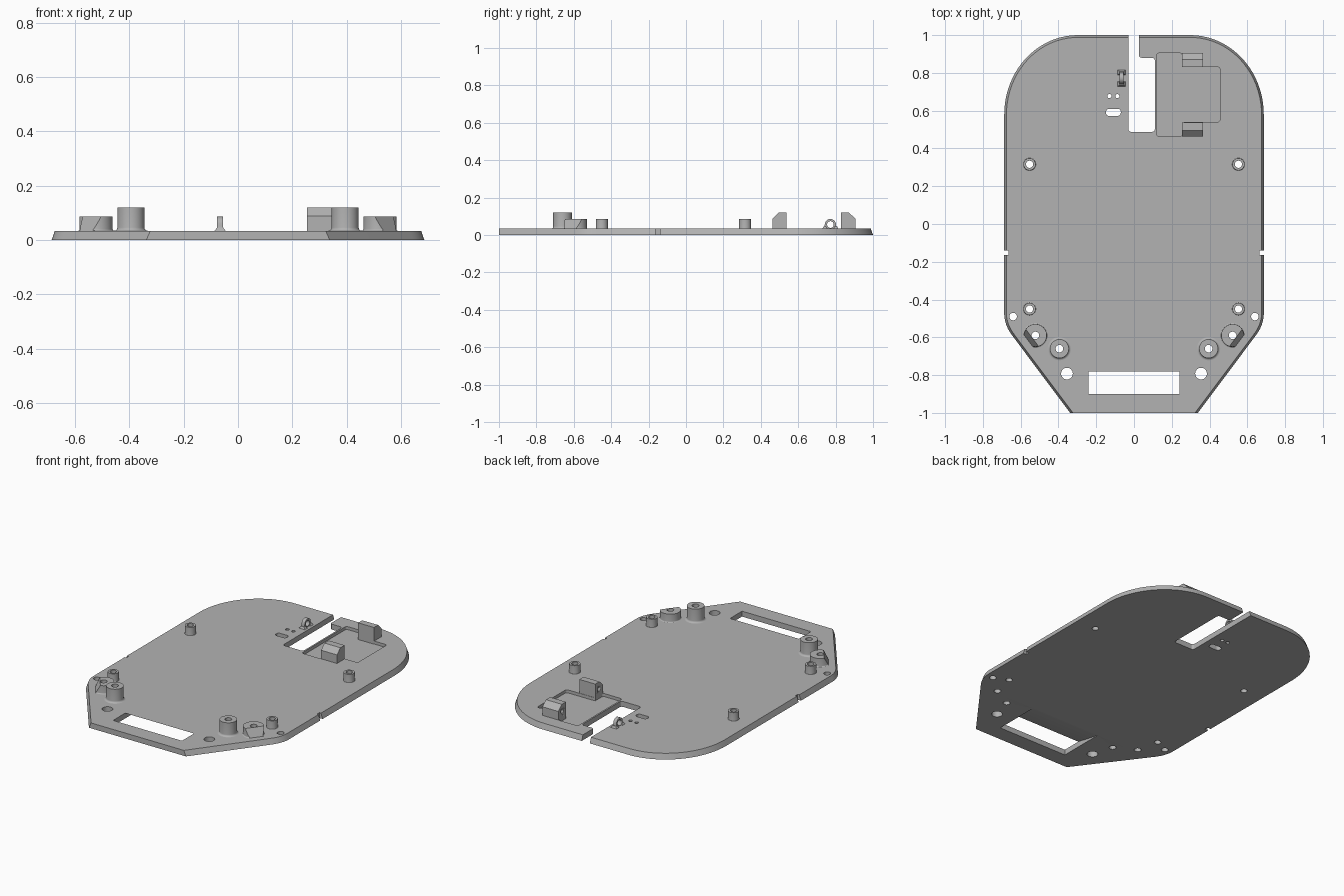
import bpy, bmesh, math
from mathutils import Vector

if "Cube" in bpy.data.objects:
    bpy.data.objects.remove(bpy.data.objects["Cube"])

T = 0.034  # plate thickness
grey = bpy.data.materials.new("plain grey")
grey.diffuse_color = (0.45, 0.45, 0.45, 1)
grey.use_nodes = True
grey.node_tree.nodes["Principled BSDF"].inputs["Base Color"].default_value = grey.diffuse_color


def finish(name, bm, smooth=True):
    bmesh.ops.recalc_face_normals(bm, faces=bm.faces)
    me = bpy.data.meshes.new(name)
    bm.to_mesh(me)
    bm.free()
    me.materials.append(grey)
    ob = bpy.data.objects.new(name, me)
    bpy.context.collection.objects.link(ob)
    if smooth:
        bpy.ops.object.select_all(action='DESELECT')
        ob.select_set(True)
        bpy.context.view_layer.objects.active = ob
        bpy.ops.object.shade_smooth_by_angle(angle=math.radians(30))
    return ob


def loft(name, low, high, smooth=True, radius=0):
    """Closed solid between two matching loops of 3D points."""
    bm = bmesh.new()
    a = [bm.verts.new(p) for p in low]
    b = [bm.verts.new(p) for p in high]
    n = len(a)
    bm.faces.new(a)
    bm.faces.new(b)
    for i in range(n):
        bm.faces.new((a[i], a[(i + 1) % n], b[(i + 1) % n], b[i]))
    if radius:
        edges = [e for e in bm.edges if (e.verts[0] in a) != (e.verts[1] in a)]
        bmesh.ops.bevel(bm, geom=edges, offset=radius, segments=5, profile=0.5, affect='EDGES')
    return finish(name, bm, smooth)


def prism(name, pts, z0, z1, radius=0):
    return loft(name, [(x, y, z0) for x, y in pts], [(x, y, z1) for x, y in pts], False, radius)


def extrude_x(name, pts, x0, x1):
    return loft(name, [(x0, y, z) for y, z in pts], [(x1, y, z) for y, z in pts])


def rect(x0, x1, y0, y1):
    return [(x0, y0), (x1, y0), (x1, y1), (x0, y1)]


def circle(cx, cy, r, n=32):
    return [(cx + r * math.cos(i * math.tau / n), cy + r * math.sin(i * math.tau / n)) for i in range(n)]


def cut(ob, cutter):
    m = ob.modifiers.new("cut", 'BOOLEAN')
    m.object, m.operation, m.solver = cutter, 'DIFFERENCE', 'EXACT'
    bpy.context.view_layer.objects.active = ob
    bpy.ops.object.modifier_apply(modifier=m.name)
    bpy.data.objects.remove(cutter)


def boss(name, cx, cy, r, hole, top, fillet, slope=None):
    """Hollow round post with a flared foot and an optional sloped cut."""
    prof = [(hole, T - 0.004), (r + fillet, T - 0.004)]
    for i in range(6):
        a = i / 5 * math.pi / 2
        prof.append((r + fillet * (1 - math.sin(a)), T + fillet * (1 - math.cos(a))))
    prof += [(r, top), (hole, top)]
    bm = bmesh.new()
    n = 40
    rings = [[bm.verts.new((cx + p * math.cos(i * math.tau / n), cy + p * math.sin(i * math.tau / n), z))
              for p, z in prof] for i in range(n)]
    k = len(prof)
    for i in range(n):
        for j in range(k):
            a, b = rings[i], rings[(i + 1) % n]
            bm.faces.new((a[j], b[j], b[(j + 1) % k], a[(j + 1) % k]))
    if slope:
        d = Vector(slope)
        co = Vector((cx, cy, top)) + d * 0.021
        no = d + Vector((0, 0, 0.5))
        geom = bm.verts[:] + bm.edges[:] + bm.faces[:]
        bmesh.ops.bisect_plane(bm, geom=geom, plane_co=co, plane_no=no, clear_outer=True)
        bmesh.ops.holes_fill(bm, edges=[e for e in bm.edges if e.is_boundary], sides=0)
    return finish(name, bm)


# Plate outline: right half, mirrored to the left
half = [(0.338, -1.0)]
p0, p1, p2 = Vector((0.645, -0.59)), Vector((0.685, -0.537)), Vector((0.687, -0.48))
for i in range(7):
    t = i / 6
    half.append(tuple(p0 * (1 - t) ** 2 + p1 * 2 * t * (1 - t) + p2 * t * t))
for i in range(21):
    a = i / 20 * math.pi / 2
    half.append((0.297 + 0.39 * math.cos(a), 0.58 + 0.42 * math.sin(a)))
outline = half + [(-x, y) for x, y in reversed(half)]


# Top edge is drawn in everywhere except along the straight front
def inset(pts, d):
    out = []
    n = len(pts)
    for i in range(n):
        a, b, c = (Vector(pts[(i + j) % n]) for j in (-1, 0, 1))
        e, f = (b - a).normalized(), (c - b).normalized()
        n1, n2 = Vector((-e.y, e.x)), Vector((-f.y, f.x))
        if i in (0, n - 1):
            out.append((b.x - math.copysign(d * 1.25, b.x), b.y))
        else:
            out.append(tuple(b + (n1 + n2) * d / (1 + n1.dot(n2))))
    return out


plate = loft("base_plate", [(x, y, 0) for x, y in outline],
             [(x, y, T) for x, y in inset(outline, 0.012)])

# Stepped slot open to the back edge
cut(plate, prism("slot_cutter", [(-0.03, 0.488), (0.11, 0.488), (0.11, 0.88), (0.026, 0.88),
                                 (0.026, 1.1), (-0.03, 1.1)], -0.1, 0.1, 0.014))
# Shallow pocket beside the slot
cut(plate, prism("pocket_cutter", [(0.12, 0.462), (0.255, 0.462), (0.255, 0.54), (0.455, 0.54),
                                   (0.455, 0.832), (0.255, 0.832), (0.255, 0.905), (0.12, 0.905)],
                 0.015, 0.1, 0.014))
# Front window with a long sloped underside
window = [(-0.9, -0.01), (-0.575, -0.01), (-0.61, 0.0), (-0.78, T), (-0.78, 0.1), (-0.9, 0.1)]
cut(plate, extrude_x("window_cutter", window, -0.24, 0.24))
# Small cable slot and pin holes
cut(plate, prism("cable_cutter", rect(-0.148, -0.07, 0.572, 0.61), -0.1, 0.1, 0.0165))
for x in (-0.13, -0.088):
    cut(plate, prism("pin_cutter", circle(x, 0.677, 0.011, 20), -0.1, 0.1))

posts = [  # name, x, y, radius, hole, top, foot flare
    ("rear_post", 0.553, 0.316, 0.032, 0.019, 0.086, 0.003),
    ("middle_post", 0.553, -0.45, 0.032, 0.019, 0.086, 0.003),
    ("tall_post", 0.395, -0.66, 0.05, 0.02, 0.12, 0.012),
    ("sloped_post", 0.522, -0.59, 0.06, 0.02, 0.086, 0.006)]
for s, side in ((1, "right"), (-1, "left")):
    # Edge notches
    cut(plate, prism("notch_cutter", rect(s * 0.68 - 0.016, s * 0.68 + 0.016, -0.163, -0.139), -0.1, 0.1))
    # Plain holes
    for x, y, r in ((0.64, -0.49, 0.02), (0.355, -0.792, 0.031)):
        cut(plate, prism("hole_cutter", circle(s * x, y, r), -0.1, 0.1))
    # Hollow posts
    for name, x, y, r, hole, top, flare in posts:
        cut(plate, prism("post_hole_cutter", circle(s * x, y, hole, 40), -0.1, 0.1))
        slope = (s * 0.8, -0.6, 0) if name == "sloped_post" else None
        boss(f"{side}_{name}", s * x, y, r, hole, top, flare, slope)

# Pair of chamfered bearing blocks with blind side holes
for name, outer, inner in (("front_bearing_block", 0.462, 0.538), ("rear_bearing_block", 0.905, 0.83)):
    d = 0.034 if inner > outer else -0.034
    block = extrude_x(name, [(outer, 0.013), (inner, 0.013), (inner, 0.12), (outer + d, 0.12),
                             (outer, 0.088)], 0.255, 0.366)
    cut(block, extrude_x("bore_cutter", circle((outer + inner) / 2, 0.075, 0.013, 20), 0.2, 0.32))

# Cable eyelet on a flared foot
c, zc, r = 0.772, 0.056, 0.03
eye = [(c - 0.042, T - 0.003), (c + 0.042, T - 0.003), (c + 0.04, T + 0.002), (c + 0.032, T + 0.01)]
eye += [(c + r * math.cos(i * math.pi / 16), zc + r * math.sin(i * math.pi / 16)) for i in range(17)]
eye += [(c - 0.032, T + 0.01), (c - 0.04, T + 0.002)]
eyelet = extrude_x("cable_eyelet", eye, -0.077, -0.055)
cut(eyelet, extrude_x("eye_cutter", circle(c, zc, 0.018, 24), -0.1, 0.0))
for y in (c - 0.03, c + 0.03):
    loft("eyelet_foot", [(x, v, T - 0.002) for x, v in rect(-0.088, -0.044, y - 0.014, y + 0.014)],
         [(x, v, T + 0.012) for x, v in rect(-0.077, -0.055, y - 0.006, y + 0.006)], False)

for ob in bpy.data.objects:
    bpy.context.view_layer.objects.active = ob
